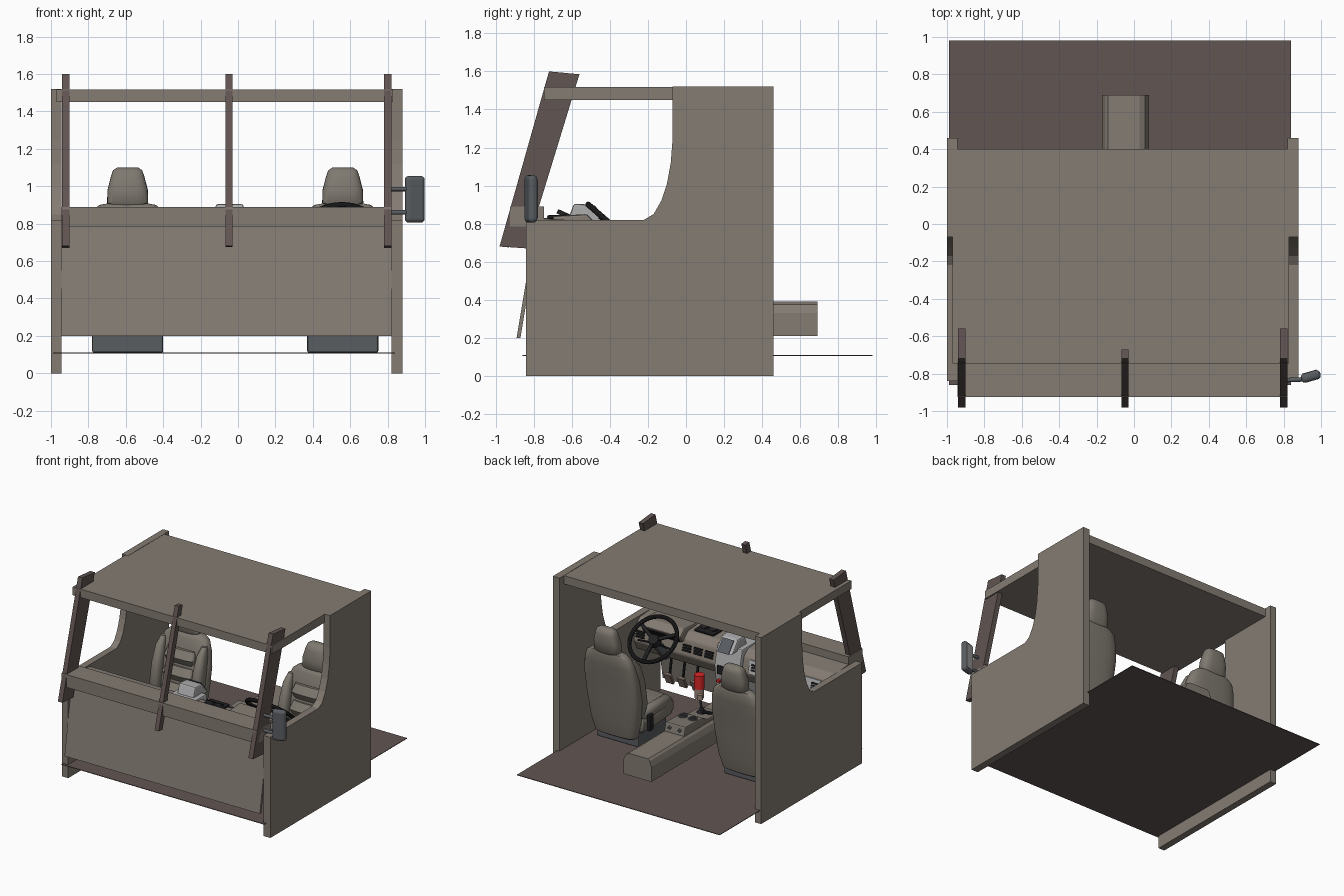
import bpy, bmesh, math
from mathutils import Vector, Matrix

if "Cube" in bpy.data.objects:
    bpy.data.objects.remove(bpy.data.objects["Cube"])


def mat(name, r, g, b):
    m = bpy.data.materials.new(name)
    m.diffuse_color = (r, g, b, 1)
    m.use_nodes = True
    m.node_tree.nodes["Principled BSDF"].inputs["Base Color"].default_value = m.diffuse_color
    return m


BODY = mat("taupe", .23, .20, .17)
BROWN = mat("brown", .12, .09, .085)
SEAT = mat("seat_cloth", .21, .19, .16)
GREY = mat("light_grey", .42, .42, .43)
DARK = mat("dark_grey", .10, .11, .12)
BLACK = mat("black", .015, .015, .017)
RED = mat("red", .7, .02, .02)
PEDAL = mat("pedal_tan", .33, .24, .20)


def finish(name, bm, m, bevel=0, segs=2, smooth=False):
    bmesh.ops.recalc_face_normals(bm, faces=bm.faces)
    me = bpy.data.meshes.new(name)
    bm.to_mesh(me)
    bm.free()
    ob = bpy.data.objects.new(name, me)
    bpy.context.collection.objects.link(ob)
    me.materials.append(m)
    if bevel:
        b = ob.modifiers.new("bevel", 'BEVEL')
        b.width, b.segments = bevel, segs
    if smooth:
        bpy.ops.object.select_all(action='DESELECT')
        ob.select_set(True)
        bpy.context.view_layer.objects.active = ob
        bpy.ops.object.shade_smooth_by_angle(angle=math.radians(40))
    return ob


def box(name, x0, x1, y0, y1, z0, z1, m=BODY, bevel=0, segs=2, M=Matrix()):
    bm = bmesh.new()
    c = Matrix.Translation(((x0 + x1) / 2, (y0 + y1) / 2, (z0 + z1) / 2))
    s = Matrix.Diagonal((x1 - x0, y1 - y0, z1 - z0, 1))
    bmesh.ops.create_cube(bm, size=1, matrix=M @ c @ s)
    return finish(name, bm, m, bevel, segs)


def prism(name, yz, x0, x1, m=BODY, bevel=0):
    """Side profile in y,z extruded along x."""
    bm = bmesh.new()
    f = bm.faces.new([bm.verts.new((x0, y, z)) for y, z in yz])
    ex = bmesh.ops.extrude_face_region(bm, geom=[f])
    for v in ex["geom"]:
        if isinstance(v, bmesh.types.BMVert):
            v.co.x = x1
    return finish(name, bm, m, bevel)


def rod(name, a, b, r, m=DARK, n=16, r2=None):
    a, b = Vector(a), Vector(b)
    bm = bmesh.new()
    M = Matrix.Translation((a + b) / 2) @ (b - a).to_track_quat('Z', 'Y').to_matrix().to_4x4()
    bmesh.ops.create_cone(bm, cap_ends=True, segments=n, radius1=r, radius2=r if r2 is None else r2,
                          depth=(b - a).length, matrix=M)
    return finish(name, bm, m, smooth=True)


def loft(name, x, secs, m, along='z', p=3.5, n=28):
    """Rounded-box sections (t, other centre, half width, half depth)."""
    bm = bmesh.new()
    rings = []
    for t, c, w, d in secs:
        ring = []
        for i in range(n):
            a = 2 * math.pi * i / n
            cx = math.copysign(abs(math.cos(a)) ** (2 / p), math.cos(a)) * w + x
            cy = math.copysign(abs(math.sin(a)) ** (2 / p), math.sin(a)) * d + c
            ring.append(bm.verts.new((cx, cy, t) if along == 'z' else (cx, t, cy)))
        rings.append(ring)
    for r, s in zip(rings, rings[1:]):
        for i in range(n):
            j = (i + 1) % n
            bm.faces.new((r[i], r[j], s[j], s[i]))
    bm.faces.new(rings[0])
    bm.faces.new(rings[-1])
    return finish(name, bm, m, smooth=True)


# cab shell: side walls with curved door opening
wall = [(-.84, 0), (.46, 0), (.46, 1.52), (-.07, 1.52), (-.07, 1.25), (-.08, 1.12), (-.10, 1.01),
        (-.13, .92), (-.17, .85), (-.22, .82), (-.84, .82)]
prism("left_side_wall", wall, -1.0, -.945)
prism("right_side_wall", wall, .82, .88)
box("roof", -.97, .83, -.745, .40, 1.45, 1.518)
box("floor", -.99, .84, -.86, .98, .105, .11, BROWN)
prism("front_panel", [(-.89, .2), (-.79, .80), (-.77, .80), (-.87, .2)], -.943, .82)
box("windscreen_sill", -.945, .82, -.925, -.745, .785, .89)

# windscreen posts
for nm, x in (("left", -.92), ("right", .80)):
    prism(nm + "_windscreen_post", [(-.98, .68), (-.84, .67), (-.56, 1.585), (-.72, 1.60)],
          x - .02, x + .02, BROWN)
prism("centre_windscreen_post", [(-.98, .68), (-.93, .675), (-.67, 1.595), (-.72, 1.60)], -.067, -.03, BROWN)

# door mirror on the driver's side
M = Matrix.Translation((.945, -.815, 0)) @ Matrix.Rotation(math.radians(16), 4, 'Z')
box("mirror_housing", -.054, .054, -.025, .025, .805, 1.055, DARK, .022, 4, M)
box("mirror_glass", -.04, .04, .02, .027, .83, 1.03, GREY, 0, 2, M)
for z in (.86, .985):
    rod("mirror_arm", (.81, -.835, z), (.92, -.83, z), .012)

# seats: cushion, leaning back, bolsters, headrest
for nm, x in (("passenger", -.59), ("driver", .56)):
    loft(nm + "_seat_back", x, [(.17, .09, .15, .03), (.19, .09, .18, .06), (.30, .10, .21, .075),
         (.50, .12, .235, .075), (.68, .155, .235, .07), (.80, .18, .215, .062), (.87, .195, .19, .055),
         (.90, .20, .15, .045), (.913, .203, .08, .02)], SEAT, p=3)
    loft(nm + "_headrest", x, [(.89, .205, .095, .04), (.91, .205, .11, .055), (.98, .212, .108, .06),
         (1.05, .22, .09, .055), (1.085, .224, .078, .042), (1.10, .226, .055, .02)], SEAT, p=3)
    loft(nm + "_seat_cushion", x, [(-.37, .30, .15, .04), (-.355, .30, .20, .07), (-.30, .30, .225, .085),
         (-.10, .295, .235, .085), (.06, .285, .225, .08), (.10, .28, .18, .05)], SEAT, 'y')
    box(nm + "_seat_base", x - .19, x + .19, -.28, .08, .11, .24, DARK, .01)
    for s in (-1, 1):
        loft(nm + "_back_bolster", x + s * .185, [(.36, .06, .03, .03), (.45, .05, .045, .06),
             (.65, .085, .045, .06), (.78, .12, .035, .05), (.84, .15, .02, .02)], SEAT, p=2.4)
        loft(nm + "_cushion_bolster", x + s * .185, [(-.33, .35, .02, .02), (-.28, .36, .04, .05),
             (0, .355, .045, .055), (.06, .35, .02, .02)], SEAT, 'y', 2.4)
    for i in range(3):
        loft(nm + "_back_cushion_roll", x, [(.42 + i * .13, .063 + i * .025, .12, .035),
             (.47 + i * .13, .053 + i * .025, .135, .05), (.53 + i * .13, .078 + i * .025, .12, .035)], SEAT)
    s = 1 if x < 0 else -1
    box(nm + "_belt_buckle", x + s * .24 - .015, x + s * .24 + .015, -.02, .03, .24, .37, BLACK, .006)

# dashboard
prism("dashboard", [(-.77, .60), (-.60, .55), (-.53, .57), (-.49, .65), (-.52, .77), (-.57, .815),
                    (-.77, .83)], -.945, .82, BODY, .012)
prism("passenger_dash_trim", [(-.50, .66), (-.48, .66), (-.51, .76), (-.53, .76)], -.86, -.22, GREY)
prism("instrument_binnacle", [(-.70, .80), (-.50, .74), (-.47, .80), (-.52, .85), (-.70, .84)], .38, .74, BODY, .012)
prism("instrument_face", [(-.5, .75), (-.468, .795), (-.462, .79), (-.494, .745)], .40, .72, BLACK)

# dash vents with slats
tilt = Matrix.Translation((0, -.498, .71)) @ Matrix.Rotation(math.radians(14), 4, 'X')
for x in (-.82, -.62, -.42, -.28, .14, .24, .34, .76):
    for k in (-1, 0, 1):
        box("vent_slat", x - .035, x + .035, -.02, .012, k * .02 - .006, k * .02 + .006, BLACK, 0, 2, tilt)

# centre stack with screen hood and controls
prism("centre_stack", [(-.77, .30), (-.50, .36), (-.46, .66), (-.50, .83), (-.77, .83)], -.16, .07, GREY, .012)
prism("screen_hood", [(-.62, .82), (-.42, .80), (-.50, .90), (-.59, .905)], -.12, .03, GREY, .012)
prism("screen", [(-.415, .805), (-.485, .893), (-.48, .897), (-.41, .807)], -.095, .005, DARK)
box("radio", -.13, .04, -.475, -.452, .60, .67, BLACK, .004)
for i in range(4):
    x = -.12 + i * .05
    rod("control_knob", (x, -.49, .54), (x, -.455, .54), .014, RED if i == 3 else BLACK)
    box("switch", x - .014, x + .014, -.50, -.472, .46, .49, DARK)

# dash-top gauges
box("dash_top_tray", .15, .33, -.73, -.57, .825, .845, BLACK, .012)
for x in (.20, .28):
    rod("dash_top_gauge", (x, -.65, .84), (x, -.64, .862), .034, BLACK)

# steering wheel
C = Vector((.555, -.37, .775))
W = Matrix.Translation(C) @ Matrix.Rotation(math.radians(-41), 4, 'X')
bpy.ops.mesh.primitive_torus_add(major_radius=.19, minor_radius=.016, major_segments=40, minor_segments=10)
rim = bpy.context.object
rim.name = "steering_rim"
rim.matrix_world = W
rim.data.materials.append(BLACK)
bpy.ops.object.shade_smooth_by_angle()
rod("steering_hub", W @ Vector((0, 0, -.045)), W @ Vector((0, 0, 0)), .05, BLACK, 20, .04)
for a in (90, 210, 330):
    R = W @ Matrix.Rotation(math.radians(a), 4, 'Z')
    box("steering_spoke", .02, .185, -.015, .015, -.02, -.006, BLACK, .003, 1, R)
rod("steering_column", W @ Vector((0, 0, -.26)), W @ Vector((0, 0, -.03)), .035, DARK)
for s in (-1, 1):
    rod("column_stalk", W @ Vector((0, 0, -.07)), W @ Vector((s * .15, .02, -.05)), .008, BLACK, 8)

# pedals
P = Matrix.Rotation(math.radians(-25), 4, 'X')
for x in (.39, .51, .63):
    box("pedal", -.035, .035, -.012, .012, -.05, .05, PEDAL, .005, 1, Matrix.Translation((x, -.68, .32)) @ P)
    rod("pedal_arm", (x, -.69, .34), (x, -.74, .62), .01, BLACK, 8)
rod("red_canister", (.30, -.60, .36), (.30, -.60, .47), .04, RED)
rod("red_canister_base", (.30, -.60, .28), (.30, -.60, .36), .035, PEDAL)

# tunnel with chamfered top
bm = bmesh.new()
sec = [(-.17, .21), (.08, .21), (.08, .33), (.06, .375), (.03, .39), (-.14, .39), (-.155, .375), (-.17, .33)]
f = bm.faces.new([bm.verts.new((x, .69, z)) for x, z in sec])
ex = bmesh.ops.extrude_face_region(bm, geom=[f])
for v in ex["geom"]:
    if isinstance(v, bmesh.types.BMVert):
        v.co.y = -.80
finish("floor_tunnel", bm, BODY)

# centre console, cup holders, levers
prism("console_box", [(-.26, .385), (.22, .385), (.20, .46), (-.02, .45), (-.08, .42), (-.26, .41)],
      -.135, .045, SEAT, .008)
for x in (-.09, 0):
    bpy.ops.mesh.primitive_torus_add(major_radius=.03, minor_radius=.006, location=(x, .04, .456),
                                     major_segments=20, minor_segments=6)
    bpy.context.object.name = "cup_holder_ring"
    bpy.context.object.data.materials.append(DARK)
    rod("cup_holder_well", (x, .04, .445), (x, .04, .457), .028, BLACK, 20)
    rod("console_socket", (x, .205, .425), (x, .22, .422), .014, DARK)
rod("gear_boot", (-.03, -.16, .40), (-.03, -.16, .45), .05, BLACK, 16, .015)
rod("gear_lever", (-.03, -.16, .43), (-.03, -.14, .54), .009, DARK, 8)
rod("gear_knob", (-.03, -.142, .53), (-.03, -.136, .57), .022, PEDAL, 12, .016)
rod("handbrake", (-.10, -.20, .41), (-.10, -.06, .48), .013, BLACK, 10)
